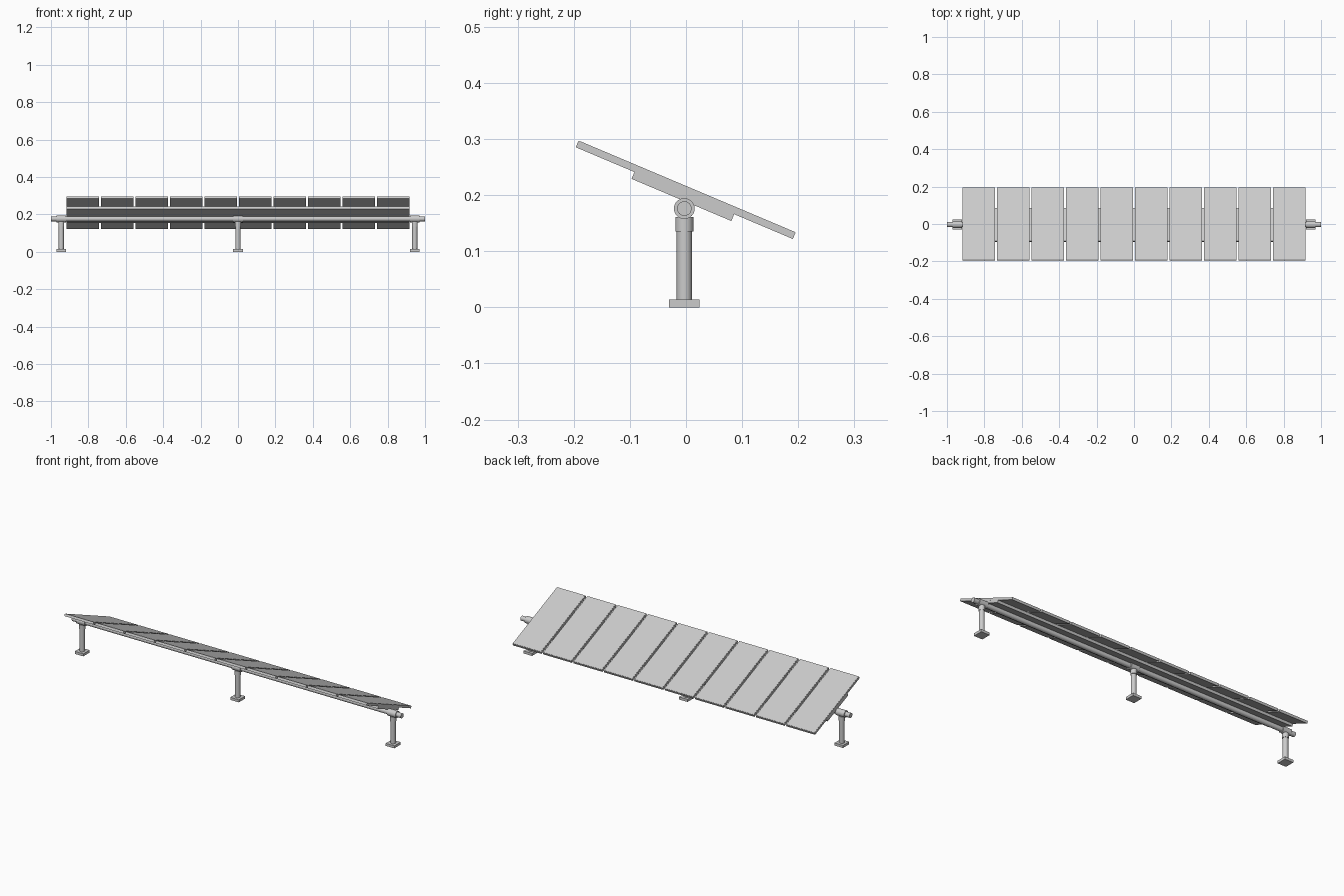
import bpy, math

if "Cube" in bpy.data.objects:
    bpy.data.objects.remove(bpy.data.objects["Cube"])

TILT = -math.radians(22.9)
C, S = math.cos(TILT), math.sin(TILT)
AXIS_Y, AXIS_Z = -0.003, 0.176


def box(name, center, size, tilt=0.0):
    bpy.ops.mesh.primitive_cube_add(size=1, location=center)
    o = bpy.context.object
    o.name = name
    o.scale = size
    bpy.ops.object.transform_apply(location=False, rotation=False, scale=True)
    o.rotation_euler.x = tilt
    return o


def cyl(name, center, r, length, along_x=False, sides=32):
    rot = (0, math.pi / 2, 0) if along_x else (0, 0, 0)
    bpy.ops.mesh.primitive_cylinder_add(vertices=sides, radius=r, depth=length,
                                        location=center, rotation=rot)
    o = bpy.context.object
    o.name = name
    bpy.ops.object.shade_smooth_by_angle(angle=math.radians(35))
    return o


def on_slope(x, n):
    # point at distance n along the panel normal from the panel centre
    return (x, -0.0005 - S * n, 0.2095 + C * n)


# ten tilted panels, each a frame with a thin glass sheet
PITCH, WIDTH = 0.1847, 0.174
for i in range(10):
    x = (i - 4.5) * PITCH
    box(f"panel_frame_{i + 1}", on_slope(x, -0.0005), (WIDTH, 0.420, 0.012), TILT)
    box(f"panel_glass_{i + 1}", on_slope(x, 0.0055), (WIDTH - 0.004, 0.416, 0.002), TILT)

# long backing plate under the panels
box("backing_plate", on_slope(0, -0.0129), (1.836, 0.193, 0.0135), TILT)

# rotating torque tube
cyl("torque_tube", (0, AXIS_Y, AXIS_Z), 0.013, 2.0, along_x=True)

# three supports: foot, post, cap sleeve, bearing collar
for label, x in (("left", -0.945), ("middle", 0.0), ("right", 0.945)):
    box(f"{label}_foot", (x, AXIS_Y, 0.007), (0.052, 0.054, 0.014))
    cyl(f"{label}_post", (x, AXIS_Y, 0.086), 0.0135, 0.150)
    cyl(f"{label}_post_cap", (x, AXIS_Y, 0.148), 0.016, 0.026)
    cyl(f"{label}_bearing", (x, AXIS_Y, AXIS_Z), 0.0185, 0.052, along_x=True)
